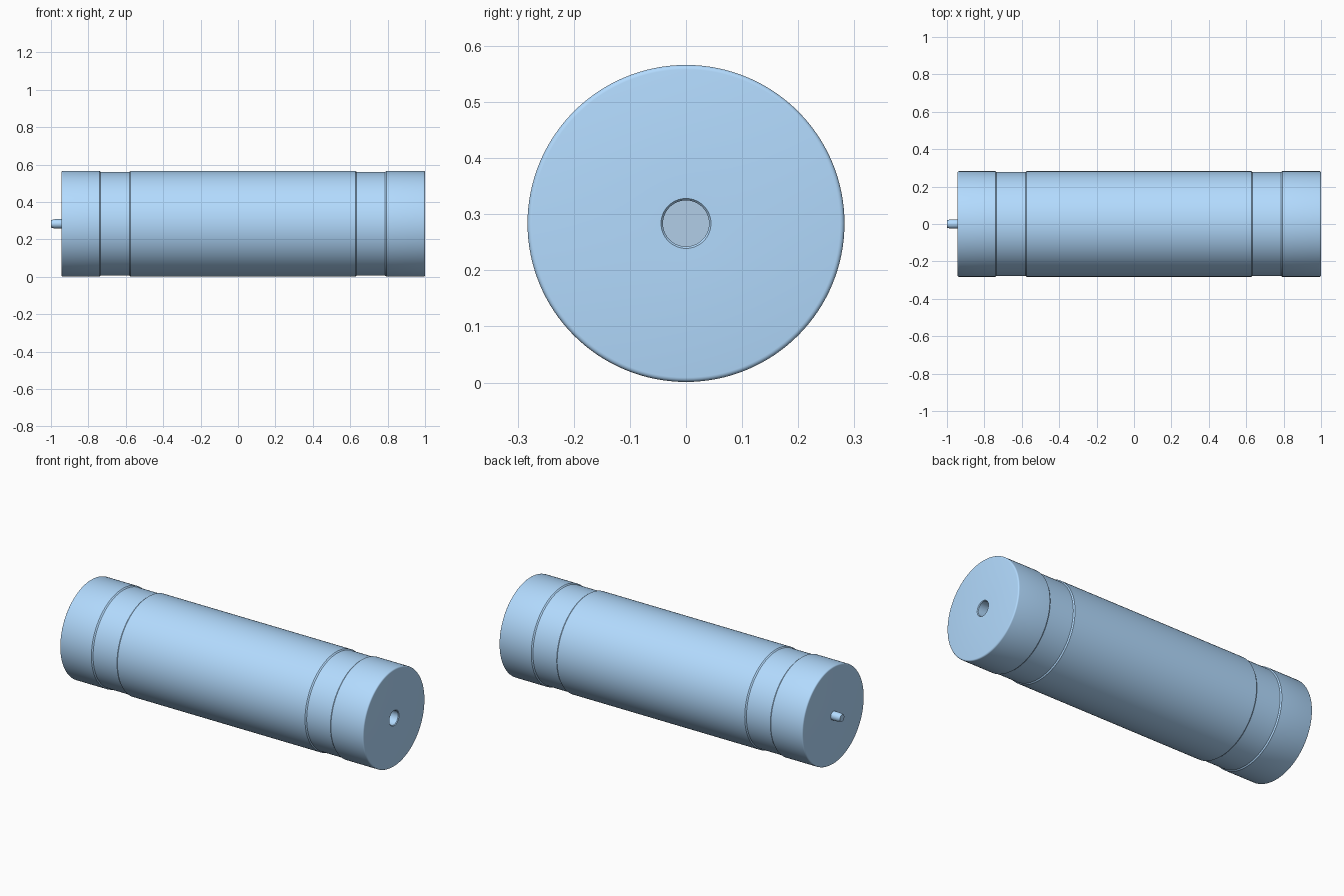
import bpy, bmesh, math

if "Cube" in bpy.data.objects:
    bpy.data.objects.remove(bpy.data.objects["Cube"])

CENTRE_Z = 0.2835
R = 0.2825       # body radius
RG = 0.277       # recessed band radius


def colour(name, rgb):
    mat = bpy.data.materials.new(name)
    mat.diffuse_color = (*rgb, 1)
    mat.use_nodes = True
    mat.node_tree.nodes["Principled BSDF"].inputs["Base Color"].default_value = mat.diffuse_color
    return mat


blue = colour("blue", (0.45, 0.71, 1.0))
dull_blue = colour("dull_blue", (0.44, 0.61, 0.80))


def lathe(name, profile, steps, mat):
    """Revolve (x, radius) points about the long x axis."""
    bm = bmesh.new()
    verts = [bm.verts.new((x, 0, r)) for x, r in profile]
    edges = [bm.edges.new(p) for p in zip(verts, verts[1:])]
    bmesh.ops.spin(bm, geom=verts + edges, cent=(0, 0, 0), axis=(1, 0, 0),
                   angle=2 * math.pi, steps=steps)
    bmesh.ops.remove_doubles(bm, verts=bm.verts, dist=1e-5)
    bmesh.ops.recalc_face_normals(bm, faces=bm.faces)
    mesh = bpy.data.meshes.new(name)
    bm.to_mesh(mesh)
    bm.free()
    mesh.materials.append(mat)
    obj = bpy.data.objects.new(name, mesh)
    obj.location.z = CENTRE_Z
    bpy.context.collection.objects.link(obj)
    bpy.ops.object.select_all(action='DESELECT')
    obj.select_set(True)
    bpy.context.view_layer.objects.active = obj
    bpy.ops.object.shade_smooth_by_angle(angle=math.radians(32))
    return obj


def fillet(x, r, size, start, end, n=4):
    """Rounded corner as an arc of profile points, angles in degrees."""
    angles = [math.radians(start + (end - start) * i / n) for i in range(n + 1)]
    return [(x + size * math.cos(a), r + size * math.sin(a)) for a in angles]


def band(x0, x1):
    """Shallow recessed band with sloped shoulders."""
    return [(x0 - 0.003, R), (x0 + 0.004, RG), (x1 - 0.004, RG), (x1 + 0.003, R)]


# Main body: rounded ends, two recessed bands, socket in the right end
f = 0.008
body = [(-0.944, 0)]
body += fillet(-0.944 + f, R - f, f, 180, 90)
body += band(-0.738, -0.577) + band(0.630, 0.790)
body += fillet(1.0 - f, R - f, f, 90, 0)
body += [(1.0, 0.0445), (0.996, 0.041), (0.92, 0.041), (0.92, 0)]
roller = lathe("roller_body", body, 128, blue)

# Socket floor is a duller blue
roller.data.materials.append(dull_blue)
for face in roller.data.polygons:
    if face.normal.x > 0.9 and abs(face.center.x - 0.92) < 0.001:
        face.material_index = 1

# Locating pin on the left end, chamfered at the tip
lathe("end_pin", [(-0.94, 0), (-0.94, 0.0245), (-0.982, 0.0245),
                  (-1.0, 0.020), (-1.0, 0)], 48, blue)
